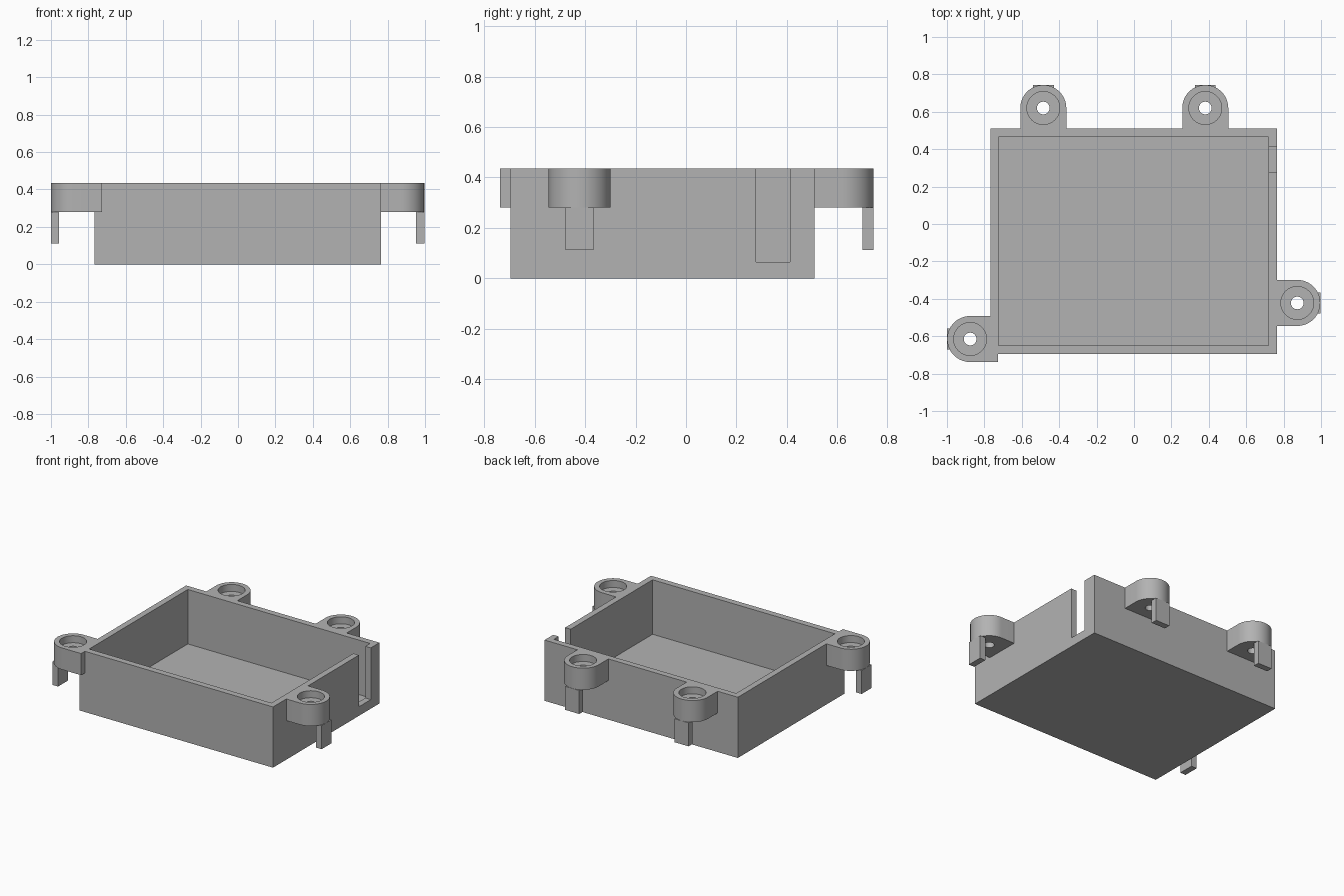
import bpy
import bmesh
from math import cos, sin, pi, radians
from mathutils import Matrix

if "Cube" in bpy.data.objects:
    bpy.data.objects.remove(bpy.data.objects["Cube"], do_unlink=True)

grey = bpy.data.materials.new("plain grey")
grey.use_nodes = True
COLOR = (0.448, 0.448, 0.448, 1)
grey.diffuse_color = COLOR
grey.node_tree.nodes["Principled BSDF"].inputs["Base Color"].default_value = COLOR

TOP = 0.435        # rim height
EAR_BOTTOM = 0.28
RADIUS = 0.123     # rounded end of each ear


def prism(name, outline, z0, z1, matrix=Matrix()):
    """Extrude a counter-clockwise outline from z0 to z1."""
    bm = bmesh.new()
    face = bm.faces.new([bm.verts.new((x, y, z0)) for x, y in outline])
    up = bmesh.ops.extrude_face_region(bm, geom=[face])["geom"]
    moved = [v for v in up if isinstance(v, bmesh.types.BMVert)]
    bmesh.ops.translate(bm, vec=(0, 0, z1 - z0), verts=moved)
    bmesh.ops.recalc_face_normals(bm, faces=bm.faces[:])
    bm.transform(matrix)
    mesh = bpy.data.meshes.new(name)
    bm.to_mesh(mesh)
    bm.free()
    mesh.materials.append(grey)
    obj = bpy.data.objects.new(name, mesh)
    bpy.context.collection.objects.link(obj)
    return obj


def rect(x0, x1, y0, y1):
    return [(x0, y0), (x1, y0), (x1, y1), (x0, y1)]


def arc(r, start, end, n):
    return [(r * cos(start + (end - start) * i / n),
             r * sin(start + (end - start) * i / n)) for i in range(n + 1)]


def cut(obj, cutter):
    """Subtract the cutter and throw it away."""
    cutter.hide_render = True
    mod = obj.modifiers.new("cut", "BOOLEAN")
    mod.operation = "DIFFERENCE"
    mod.solver = "EXACT"
    mod.object = cutter
    bpy.context.view_layer.objects.active = obj
    bpy.ops.object.modifier_apply(modifier=mod.name)
    bpy.data.objects.remove(cutter, do_unlink=True)


def smooth(obj):
    bpy.ops.object.select_all(action="DESELECT")
    obj.select_set(True)
    bpy.context.view_layer.objects.active = obj
    bpy.ops.object.shade_smooth_by_angle(angle=radians(30))


# Open tray with a cable slot in one side wall
tray = prism("tray", rect(-0.768, 0.764, -0.695, 0.51), 0, TOP)
cut(tray, prism("cavity_cutter", rect(-0.724, 0.72, -0.65, 0.466), 0.045, 1))
cut(tray, prism("slot_cutter", rect(0.7, 0.8, 0.277, 0.412), 0.065, 1))


def ear(name, x, y, angle, foot):
    """Screw ear pointing outward along local x, with a locating tab below."""
    place = Matrix.Translation((x, y, 0)) @ Matrix.Rotation(radians(angle), 4, "Z")
    lug = prism(name + "_screw_ear", arc(RADIUS, -pi / 2, pi / 2, 32) + foot,
                EAR_BOTTOM, TOP, place)
    full = 2 * pi
    cut(lug, prism("head_cutter", arc(0.088, 0, full, 48)[:-1], 0.385, 1, place))
    cut(lug, prism("hole_cutter", arc(0.034, 0, full, 32)[:-1], 0.1, 1, place))
    smooth(lug)
    prism(name + "_tab", rect(0.08, 0.124, -0.056, 0.056), 0.112, EAR_BOTTOM, place)


def straight_foot(depth):
    return [(-depth, RADIUS), (-depth, -RADIUS)]


# Ears: two at the back, one on each side
ear("back_right", -0.485, 0.62, 90, straight_foot(0.11))
ear("back_left", 0.381, 0.62, 90, straight_foot(0.11))
ear("left_side", 0.873, -0.422, 0, straight_foot(0.109))
# The corner ear wraps around the front edge of the tray
ear("right_side", -0.876, -0.615, 180,
    [(-0.15, RADIUS), (-0.15, 0.08), (-0.108, 0.08), (-0.108, -RADIUS)])
